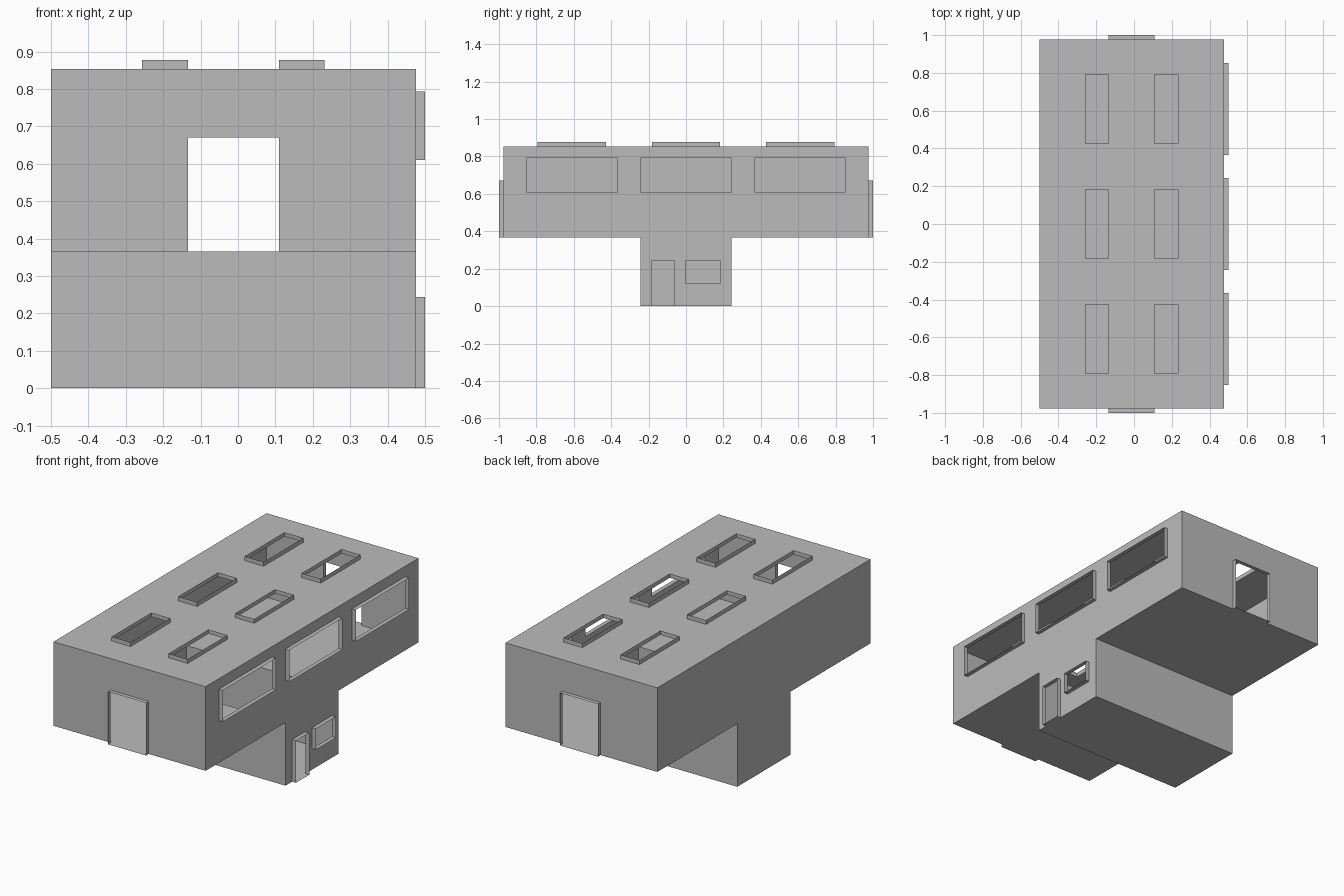
import bpy, bmesh
from mathutils import Vector

if "Cube" in bpy.data.objects:
    bpy.data.objects.remove(bpy.data.objects["Cube"])

S = 2 / 16.4          # metres to scene units
SHIFT = -0.1          # centres the building in x, frames included
RIM = 0.2             # how far the opening frames stand out

grey = bpy.data.materials.new("wall grey")
grey.diffuse_color = (0.5, 0.5, 0.5, 1)
grey.use_nodes = True
grey.node_tree.nodes["Principled BSDF"].inputs["Base Color"].default_value = grey.diffuse_color


def point(axis, level, u, v):
    """Point on a plane across the axis; u, v are the remaining axes in order."""
    c = [u, v]
    c.insert(axis, level)
    return Vector(((c[0] + SHIFT) * S, c[1] * S, c[2] * S))


def add_face(bm, pts, outward):
    f = bm.faces.new([bm.verts.new(p) for p in pts])
    f.normal_update()
    if f.normal.dot(outward) < 0:
        f.normal_flip()


def finish(bm, name):
    bmesh.ops.remove_doubles(bm, verts=bm.verts, dist=1e-5)
    mesh = bpy.data.meshes.new(name)
    bm.to_mesh(mesh)
    bm.free()
    mesh.materials.append(grey)
    ob = bpy.data.objects.new(name, mesh)
    bpy.context.collection.objects.link(ob)


def panel(bm, axis, level, sign, rects, holes=()):
    """Thin wall made of rectangles (u0, u1, v0, v1) minus rectangular holes."""
    out = Vector((0, 0, 0))
    out[axis] = sign
    allr = list(rects) + list(holes)
    us = sorted({r[i] for r in allr for i in (0, 1)})
    vs = sorted({r[i] for r in allr for i in (2, 3)})

    def inside(r, u, v):
        return r[0] < u < r[1] and r[2] < v < r[3]

    for u0, u1 in zip(us, us[1:]):
        for v0, v1 in zip(vs, vs[1:]):
            u, v = (u0 + u1) / 2, (v0 + v1) / 2
            if any(inside(r, u, v) for r in rects) and not any(inside(h, u, v) for h in holes):
                add_face(bm, [point(axis, level, *p) for p in
                              ((u0, v0), (u1, v0), (u1, v1), (u0, v1))], out)


def frame(name, axis, level, sign, r):
    """Thin rim standing out around an opening."""
    bm = bmesh.new()
    ring = [(r[0], r[2]), (r[1], r[2]), (r[1], r[3]), (r[0], r[3])]
    mid = point(axis, level, (r[0] + r[1]) / 2, (r[2] + r[3]) / 2)
    for a, b in zip(ring, ring[1:] + ring[:1]):
        pts = [point(axis, level, *a), point(axis, level, *b),
               point(axis, level + sign * RIM, *b), point(axis, level + sign * RIM, *a)]
        add_face(bm, pts, (pts[0] + pts[1]) / 2 - mid)
    finish(bm, name)


# Openings
skylights = [(x - 0.5, x + 0.5, y - 1.5, y + 1.5) for x in (-1.5, 1.5) for y in (-5, 0, 5)]
windows = [(y - 2, y + 2, 5, 6.5) for y in (-5, 0, 5)]
end_door = (-1, 1, 3, 5.5)
low_door = (-1.5, -0.5, 0, 2)
low_window = (0, 1.5, 1, 2)

# Hollow T-shaped shell: long upper hall open to a narrow lower room
bm = bmesh.new()
tee = [(-8, 8, 3, 7), (-2, 2, 0, 3)]
panel(bm, 0, 4, 1, tee, windows + [low_door, low_window])
panel(bm, 0, -4, -1, tee)
panel(bm, 2, 7, 1, [(-4, 4, -8, 8)], skylights)
panel(bm, 2, 0, -1, [(-4, 4, -2, 2)])
for s in (-1, 1):
    panel(bm, 1, 8 * s, s, [(-4, 4, 3, 7)], [end_door])
    panel(bm, 1, 2 * s, s, [(-4, 4, 0, 3)])
    panel(bm, 2, 3, -1, [(-4, 4, *sorted((2 * s, 8 * s)))])
finish(bm, "building_shell")

# Frames around the openings
for r in skylights:
    frame("skylight_frame", 2, 7, 1, r)
for r in windows:
    frame("upper_window_frame", 0, 4, 1, r)
frame("lower_window_frame", 0, 4, 1, low_window)
frame("lower_door_frame", 0, 4, 1, low_door)
frame("front_door_frame", 1, -8, -1, end_door)
frame("back_door_frame", 1, 8, 1, end_door)
